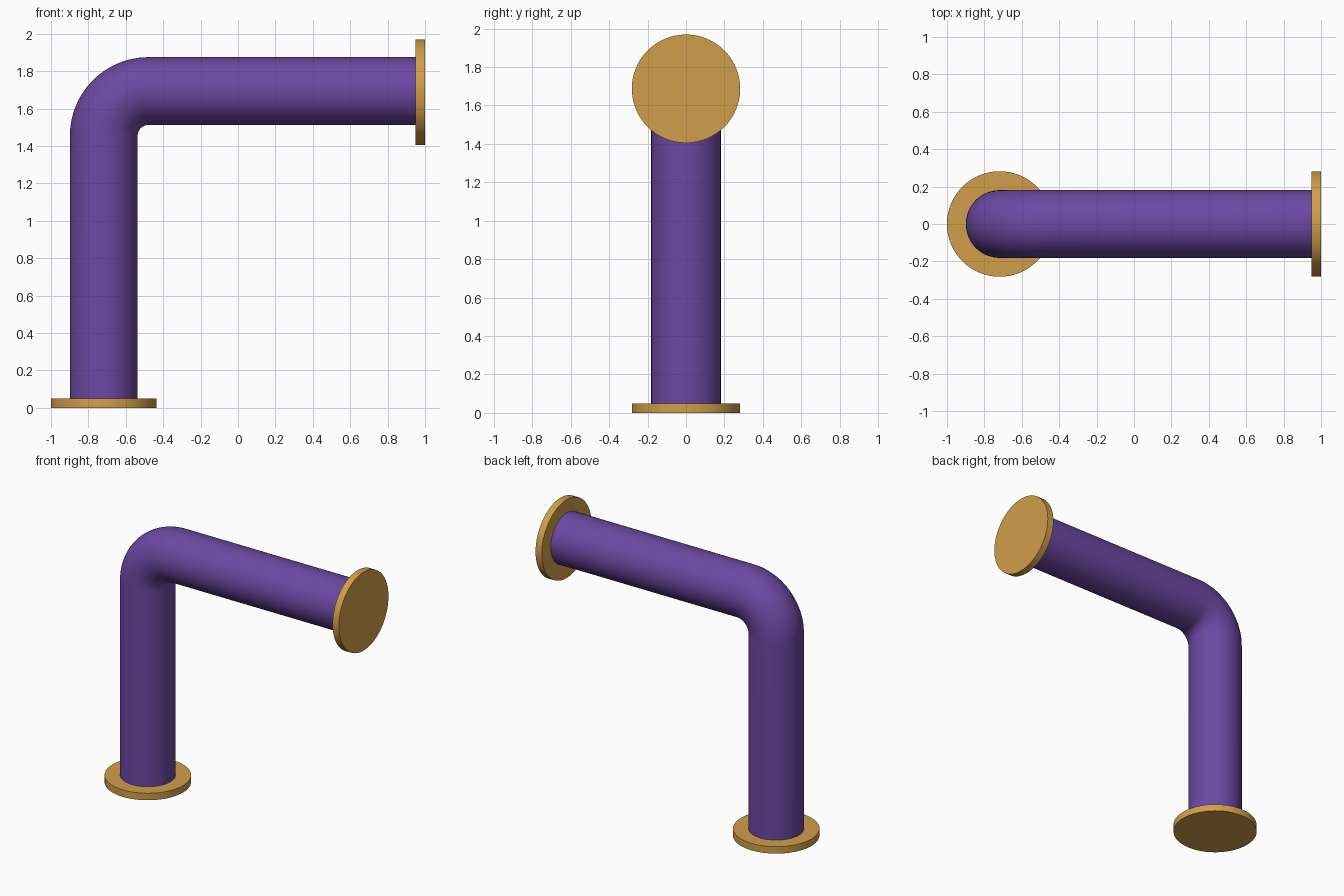
import bpy, bmesh, math
from mathutils import Vector

if "Cube" in bpy.data.objects:
    bpy.data.objects.remove(bpy.data.objects["Cube"])

PIPE_X, PIPE_Z = -0.718, 1.694     # centre lines of the two straight runs
PIPE_R, BEND_R = 0.181, 0.24
FLANGE_R, FLANGE_T = 0.282, 0.05
SIDES, BEND_STEPS = 64, 24


def material(name, color):
    m = bpy.data.materials.new(name)
    m.diffuse_color = (*color, 1)
    m.use_nodes = True
    m.node_tree.nodes["Principled BSDF"].inputs["Base Color"].default_value = m.diffuse_color
    return m


purple = material("purple", (0.150, 0.065, 0.360))
gold = material("gold", (0.640, 0.345, 0.068))


def smooth(ob):
    bpy.ops.object.select_all(action='DESELECT')
    ob.select_set(True)
    bpy.context.view_layer.objects.active = ob
    bpy.ops.object.shade_smooth_by_angle(angle=math.radians(35))


def flange(name, loc, rot):
    bpy.ops.mesh.primitive_cylinder_add(vertices=SIDES, radius=FLANGE_R, depth=FLANGE_T,
                                        location=loc, rotation=rot)
    ob = bpy.context.object
    ob.name = name
    ob.data.materials.append(gold)
    smooth(ob)


# End flanges
flange("base_flange", (PIPE_X, 0, FLANGE_T / 2), (0, 0, 0))
flange("end_flange", (1 - FLANGE_T / 2, 0, 1.687), (0, math.pi / 2, 0))

# Pipe: rings swept up, round the elbow and along to the end flange
cx, cz = PIPE_X + BEND_R, PIPE_Z - BEND_R
stations = [(PIPE_X, 0.03, 0.0)]
for i in range(BEND_STEPS + 1):
    a = math.pi / 2 * i / BEND_STEPS
    stations.append((cx - BEND_R * math.cos(a), cz + BEND_R * math.sin(a), a))
stations.append((0.97, PIPE_Z, math.pi / 2))

bm = bmesh.new()
rings = []
for x, z, a in stations:
    side = Vector((-math.cos(a), 0, math.sin(a)))     # outward from the bend
    rings.append([bm.verts.new(Vector((x, 0, z))
                  + side * PIPE_R * math.cos(2 * math.pi * k / SIDES)
                  + Vector((0, PIPE_R * math.sin(2 * math.pi * k / SIDES), 0)))
                  for k in range(SIDES)])
for r0, r1 in zip(rings, rings[1:]):
    for k in range(SIDES):
        n = (k + 1) % SIDES
        bm.faces.new((r0[k], r0[n], r1[n], r1[k]))
bm.faces.new(rings[0])
bm.faces.new(rings[-1])
bmesh.ops.recalc_face_normals(bm, faces=bm.faces)
mesh = bpy.data.meshes.new("pipe")
bm.to_mesh(mesh)
bm.free()
mesh.materials.append(purple)
pipe = bpy.data.objects.new("pipe", mesh)
bpy.context.collection.objects.link(pipe)
smooth(pipe)
